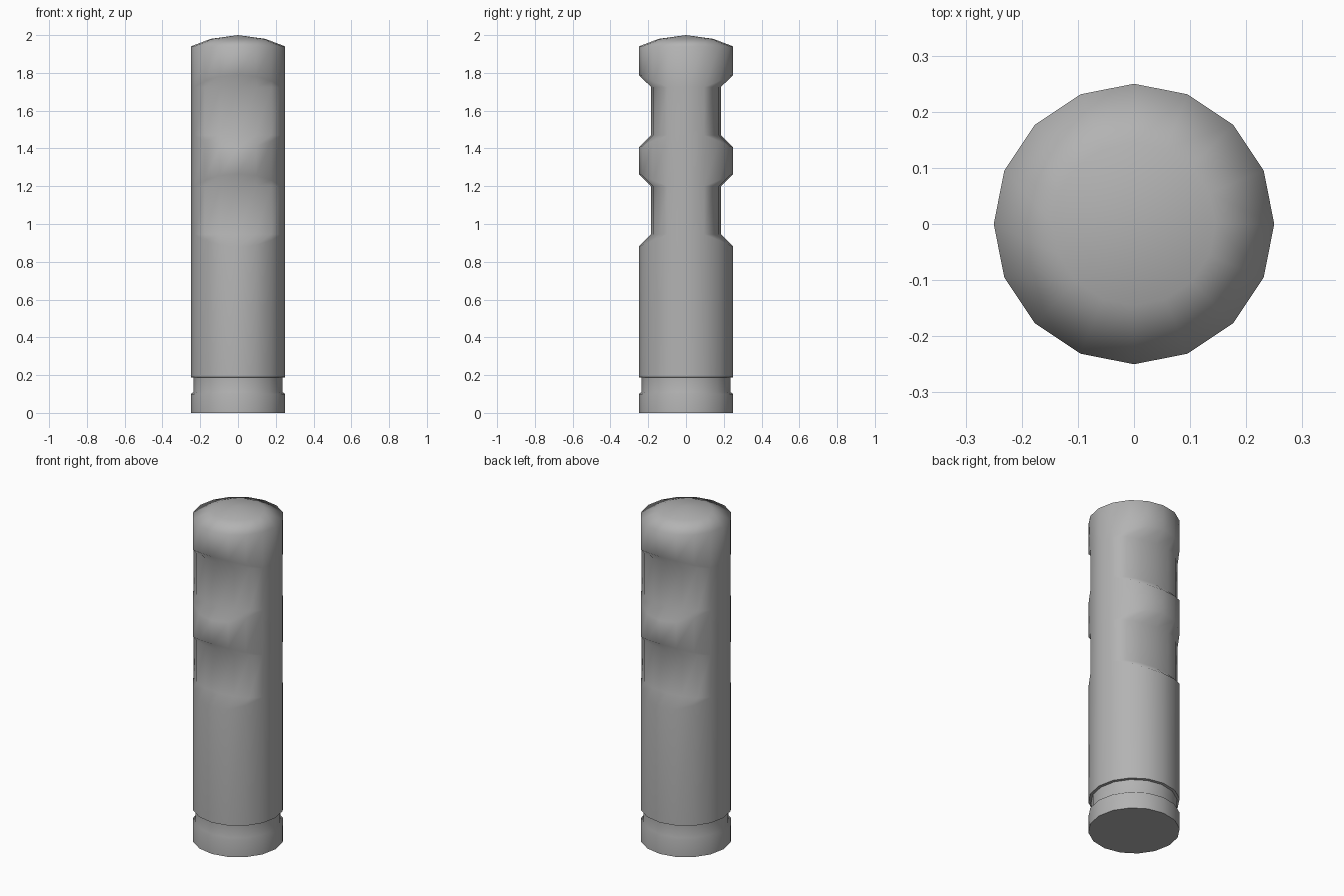
import bpy, bmesh, math

if "Cube" in bpy.data.objects:
    bpy.data.objects.remove(bpy.data.objects["Cube"])

N = 16
R = 0.25
# y of the recessed grip floor, by steps away from the +y / -y direction
GRIP_Y = {0: 0.185, 1: 0.174, 2: 0.145}


def ring(r, z):
    return [(r * math.cos(2 * math.pi * i / N), r * math.sin(2 * math.pi * i / N), z)
            for i in range(N)]


def notch(z0, z1):
    """Four rings: sloped entry, recessed floor, sloped exit on both y sides."""
    outer, inner = ring(R, 0), []
    depth = []
    for i, (x, y, _) in enumerate(outer):
        step = min(abs(i - N // 4), abs(i - 3 * N // 4))
        yy = math.copysign(GRIP_Y[step], y) if step in GRIP_Y else y
        inner.append((x, yy))
        depth.append(abs(y - yy))
    return [
        [(p[0], p[1], z0 - d) for p, d in zip(outer, depth)],
        [(p[0], p[1], z0) for p in inner],
        [(p[0], p[1], z1) for p in inner],
        [(p[0], p[1], z1 + d) for p, d in zip(outer, depth)],
    ]


# Base band, groove, shaft, two grip notches, domed top
rings = [ring(r, z) for r, z in ((R, 0), (R, 0.10), (0.235, 0.11), (0.235, 0.187), (R, 0.189))]
rings += notch(0.945, 1.20)
rings += notch(1.47, 1.725)
rings += [ring(R, 1.94), ring(0.145, 1.98)]

bm = bmesh.new()
loops = [[bm.verts.new(c) for c in r] for r in rings]
for a, b in zip(loops, loops[1:]):
    for i in range(N):
        j = (i + 1) % N
        bm.faces.new((a[i], a[j], b[j], b[i]))
bm.faces.new(loops[0][::-1])
tip = bm.verts.new((0, 0, 2.0))
for i in range(N):
    bm.faces.new((loops[-1][i], loops[-1][(i + 1) % N], tip))
bmesh.ops.remove_doubles(bm, verts=bm.verts, dist=1e-5)
bmesh.ops.recalc_face_normals(bm, faces=bm.faces)

mesh = bpy.data.meshes.new("notched_post")
bm.to_mesh(mesh)
bm.free()
post = bpy.data.objects.new("notched_post", mesh)
bpy.context.collection.objects.link(post)

# Dark grey surface
grey = bpy.data.materials.new("dark_grey")
grey.diffuse_color = (0.45, 0.45, 0.45, 1)
grey.use_nodes = True
grey.node_tree.nodes["Principled BSDF"].inputs["Base Color"].default_value = grey.diffuse_color
mesh.materials.append(grey)

# Soft shading across the notch slopes and rim, sharp only at the groove lip and base
bpy.context.view_layer.objects.active = post
post.select_set(True)
bpy.ops.object.shade_smooth_by_angle(angle=math.radians(75))
weighted = post.modifiers.new("weighted_normals", 'WEIGHTED_NORMAL')
weighted.keep_sharp = True
